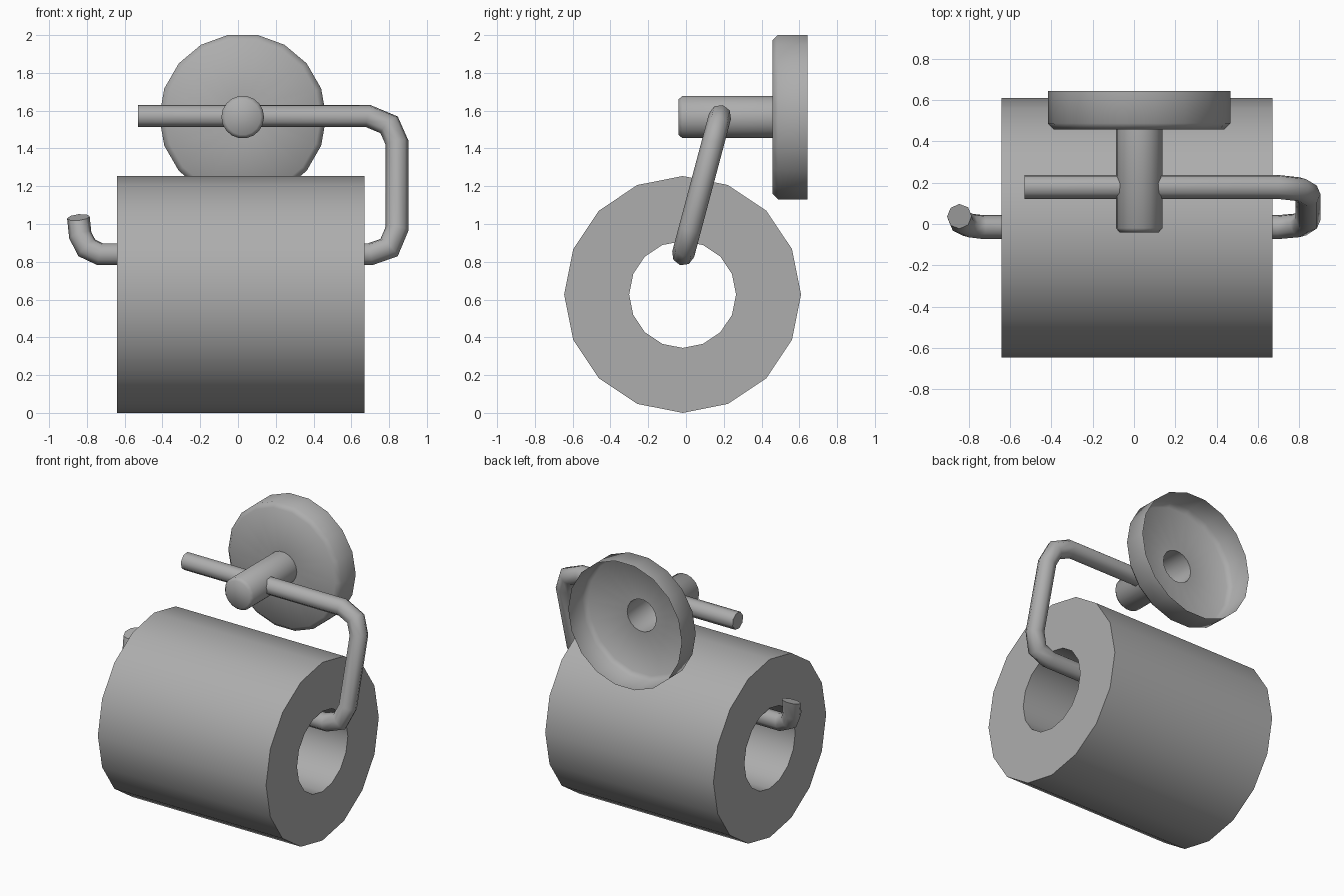
import bpy, bmesh
from math import sin, cos, pi, radians
from mathutils import Vector

if "Cube" in bpy.data.objects:
    bpy.data.objects.remove(bpy.data.objects["Cube"])

grey = bpy.data.materials.new("dark_grey")
grey.diffuse_color = (0.42, 0.42, 0.42, 1)
grey.use_nodes = True
grey.node_tree.nodes["Principled BSDF"].inputs["Base Color"].default_value = grey.diffuse_color


def loft(name, rings, wrap=False, cap_start=False, cap_end=False, angle=50):
    """Skin a list of equal-sized vertex rings."""
    bm = bmesh.new()
    loops = [[bm.verts.new(p) for p in ring] for ring in rings]
    pairs = list(zip(loops, loops[1:]))
    if wrap:
        pairs.append((loops[-1], loops[0]))
    for a, b in pairs:
        n = len(a)
        for i in range(n):
            j = (i + 1) % n
            bm.faces.new((a[i], a[j], b[j], b[i]))
    if cap_start:
        bm.faces.new(loops[0][::-1])
    if cap_end:
        bm.faces.new(loops[-1])
    bmesh.ops.recalc_face_normals(bm, faces=bm.faces)
    me = bpy.data.meshes.new(name)
    bm.to_mesh(me)
    bm.free()
    me.materials.append(grey)
    ob = bpy.data.objects.new(name, me)
    bpy.context.collection.objects.link(ob)
    bpy.context.view_layer.objects.active = ob
    ob.select_set(True)
    bpy.ops.object.shade_smooth_by_angle(angle=radians(angle))
    ob.select_set(False)
    return ob


def circle(center, u, v, r, n=16):
    c = Vector(center)
    return [c + r * (cos(2 * pi * i / n) * u + sin(2 * pi * i / n) * v)
            for i in range(n)]


X, Y, Z = Vector((1, 0, 0)), Vector((0, 1, 0)), Vector((0, 0, 1))

# Paper roll: thick tube along x
section = [(-0.64, 0.627), (0.67, 0.627), (0.67, 0.283), (-0.64, 0.283)]
loft("paper_roll", [circle((x, -0.018, 0.627), Y, Z, r) for x, r in section],
     wrap=True, angle=40)

# Wall plate (open at the back) running into the hollow post, along y
profile = [(0.442, 0.643), (0.442, 0.487), (0.412, 0.457), (0.113, 0.457),
           (0.113, -0.02), (0.095, -0.04)]
loft("wall_plate_and_post",
     [circle((0.025, y, 1.566), X, Z, r, 18) for r, y in profile], cap_end=True)

# Bent rod: mitred sweep along a path (x, z) lying in a tilted plane
path = [(-0.53, 1.571), (0.69, 1.571), (0.80, 1.525), (0.842, 1.43), (0.842, 0.975),
        (0.80, 0.875), (0.70, 0.84), (-0.73, 0.84), (-0.80, 0.873),
        (-0.835, 0.94), (-0.845, 1.035)]
slope = 0.195 / 0.731
pts = [Vector((x, -0.015 + (z - 0.84) * slope, z)) for x, z in path]
normal = Vector((0, 1, -slope)).normalized()
rod_rings = []
for i, p in enumerate(pts):
    d_in = (p - pts[i - 1]).normalized() if i else None
    d_out = (pts[i + 1] - p).normalized() if i < len(pts) - 1 else None
    d_in, d_out = d_in or d_out, d_out or d_in
    tangent = (d_in + d_out).normalized()
    side = tangent.cross(normal) / tangent.dot(d_in)
    # the upturned tip is cut so that it leans slightly to the front
    across = normal if i < len(pts) - 1 else Vector((0, 1, 0.28))
    rod_rings.append(circle(p, side, across, 0.06, 8))
loft("holder_rod", rod_rings, cap_start=True, cap_end=True)
